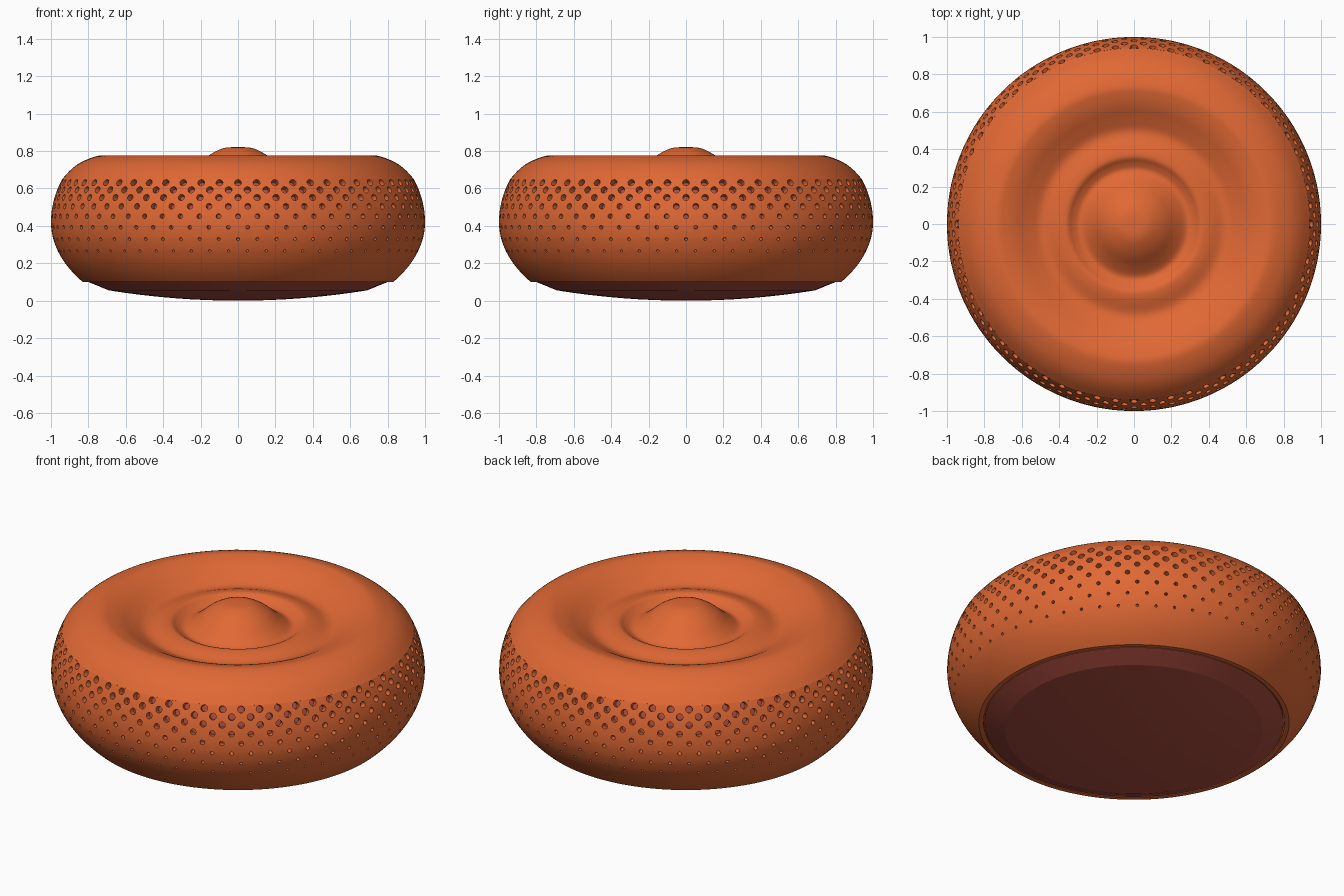
import bpy, bmesh
from math import sin, cos, pi, sqrt, radians

if "Cube" in bpy.data.objects:
    bpy.data.objects.remove(bpy.data.objects["Cube"])


def material(name, rgb):
    m = bpy.data.materials.new(name)
    m.diffuse_color = (*rgb, 1)
    m.use_nodes = True
    m.node_tree.nodes["Principled BSDF"].inputs["Base Color"].default_value = m.diffuse_color
    return m


ORANGE = material("orange", (0.75, 0.14, 0.035))
RED = material("dark_red", (0.42, 0.075, 0.05))


def finish(bm, name, mat, angle=30):
    bmesh.ops.remove_doubles(bm, verts=bm.verts, dist=1e-5)
    bmesh.ops.recalc_face_normals(bm, faces=bm.faces)
    me = bpy.data.meshes.new(name)
    bm.to_mesh(me)
    bm.free()
    me.materials.append(mat)
    me.shade_smooth()
    me.set_sharp_from_angle(angle=radians(angle))
    ob = bpy.data.objects.new(name, me)
    bpy.context.collection.objects.link(ob)
    return ob


def lathe(bm, profile, n):
    """Revolve (r, z) points around z; points on the axis become one vertex."""
    rings = []
    for r, z in profile:
        if r < 1e-6:
            rings.append([bm.verts.new((0, 0, z))] * n)
        else:
            rings.append([bm.verts.new((r * cos(2 * pi * i / n), r * sin(2 * pi * i / n), z))
                          for i in range(n)])
    for a, b in zip(rings, rings[1:]):
        for i in range(n):
            j = (i + 1) % n
            bm.faces.new(list(dict.fromkeys([a[i], a[j], b[j], b[i]])))


def smooth_curve(pts, steps=4):
    """Catmull-Rom curve through the points."""
    out = []
    for i in range(len(pts) - 1):
        p0, p1, p2 = pts[max(i - 1, 0)], pts[i], pts[i + 1]
        p3 = pts[min(i + 2, len(pts) - 1)]
        for s in range(steps):
            t = s / steps
            out.append(tuple(0.5 * (2 * b + (c - a) * t + (2 * a - 5 * b + 4 * c - d) * t * t
                                    + (3 * b - a - 3 * c + d) * t ** 3)
                             for a, b, c, d in zip(p0, p1, p2, p3)))
    return out + [pts[-1]]


def side_r(z):
    b = 0.674 if z > 0.42 else 0.574
    return sqrt(1 - ((z - 0.42) / b) ** 2)


def side_point(ang, z, depth=0.0):
    """Point on the bulging side, pushed inward along the normal."""
    r = side_r(z)
    slope = (side_r(z + 1e-3) - side_r(z - 1e-3)) / 2e-3
    k = depth / sqrt(1 + slope * slope)
    r, z = r - k, z + k * slope
    return (r * cos(ang), r * sin(ang), z)


# Perforated side shell: staggered rows of cells, each with a round hole
COUNT = 60
EDGES = [0.65, 0.612, 0.574, 0.53, 0.48, 0.423, 0.362, 0.298, 0.235]
RADII = [0.0185, 0.0182, 0.0175, 0.0155, 0.013, 0.0105, 0.0085, 0.007]
SQUARE = ([(1, k / 2) for k in range(-2, 2)] + [(-k / 2, 1) for k in range(-2, 2)]
          + [(-1, -k / 2) for k in range(-2, 2)] + [(k / 2, -1) for k in range(-2, 2)])
bm = bmesh.new()
half = pi / COUNT
for row, rad in enumerate(RADII):
    z1, z0 = EDGES[row], EDGES[row + 1]
    zc, hz = (z0 + z1) / 2, (z1 - z0) / 2
    slope = (side_r(z1) - side_r(z0)) / (z1 - z0)
    rz, ra = rad / sqrt(1 + slope * slope), rad / side_r(zc)
    for col in range(COUNT):
        mid = (2 * col + row % 2) * half
        loops = [[bm.verts.new(side_point(mid + u * half, zc + v * hz)) for u, v in SQUARE]]
        for depth in (0, 0.035):
            loops.append([bm.verts.new(side_point(mid + ra * cos(a), zc + rz * sin(a), depth))
                          for a in (-pi / 4 + k * pi / 8 for k in range(16))])
        for a, b in zip(loops, loops[1:]):
            for i in range(16):
                j = (i + 1) % 16
                bm.faces.new((a[i], a[j], b[j], b[i]))
# Plain lower part of the shell, turned in at the bottom
lower = [(side_r(z), z) for z in (0.235 - 0.0135 * k for k in range(11))]
lathe(bm, lower + [(0.805, 0.10), (0.805, 0.125)], COUNT * 4)
finish(bm, "perforated_shell", ORANGE)

# Inner liner seen through the holes
bm = bmesh.new()
liner = [side_point(0, 0.14 + 0.034 * k, 0.036) for k in range(16)]
lathe(bm, [(p[0], p[2]) for p in liner], 96)
finish(bm, "inner_liner", RED)

# Top cover: rounded shoulder, ripple dish and central raised drop
bm = bmesh.new()
cover = smooth_curve([(0, 0.821), (0.08, 0.815), (0.16, 0.774), (0.23, 0.715), (0.285, 0.68),
                      (0.325, 0.692), (0.36, 0.713), (0.41, 0.708), (0.49, 0.685),
                      (0.56, 0.712), (0.63, 0.748), (0.69, 0.769), (0.745, 0.775),
                      (0.83, 0.745), (0.89, 0.704), (0.94, 0.65)])
lathe(bm, cover + [(0.90, 0.648)], 120)
finish(bm, "top_cover", ORANGE, 40)

# Base: bevelled edge and shallow domed underside
bm = bmesh.new()
dome = [(0.69 * k / 8, 0.055 * (k / 8) ** 2) for k in range(9)]
lathe(bm, dome + [(0.818 - 0.018, 0.10), (0.80, 0.125)], 96)
finish(bm, "base", RED, 8)
